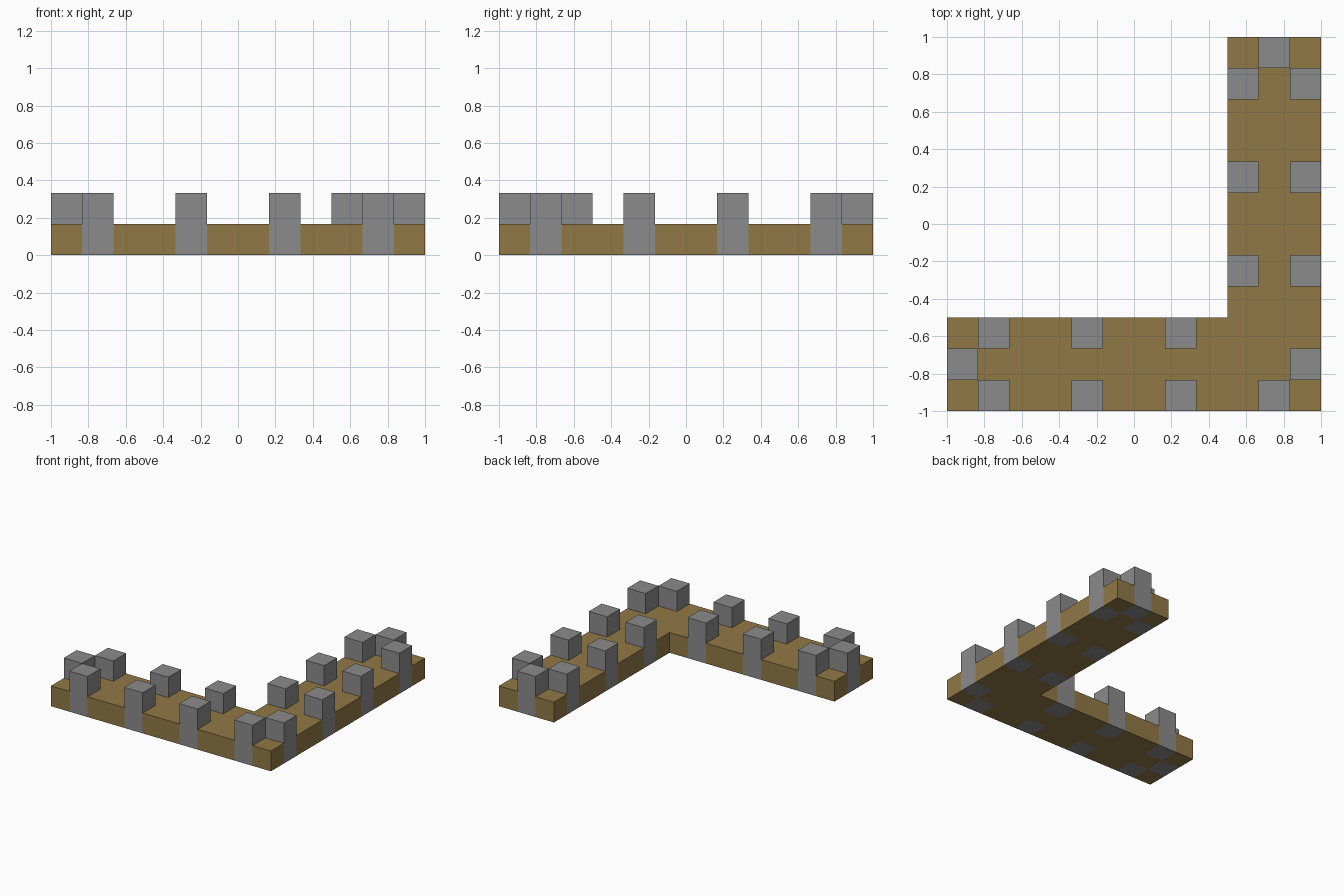
import bpy
import bmesh

cube = bpy.data.objects.get("Cube")
if cube:
    bpy.data.objects.remove(cube, do_unlink=True)

UNIT = 1 / 6      # one grid cell
SIZE = 12         # cells along each arm
WIDTH = 3         # cells across the walkway


def material(name, colour):
    mat = bpy.data.materials.new(name)
    mat.use_nodes = True
    mat.diffuse_color = (*colour, 1)
    shader = mat.node_tree.nodes["Principled BSDF"]
    shader.inputs["Base Color"].default_value = (*colour, 1)
    shader.inputs["Roughness"].default_value = 0.9
    return mat


def corner(x, y, z):
    return (x * UNIT - 1, y * UNIT - 1, z * UNIT)


def block_skin(name, cells, solid, height, mat):
    """Outer faces of the cells; sides touching solid cells are left out."""
    bm = bmesh.new()

    def face(*points):
        bm.faces.new([bm.verts.new(corner(*p)) for p in points])

    for x, y in cells:
        ring = [(x, y), (x + 1, y), (x + 1, y + 1), (x, y + 1)]
        face(*[(*p, height) for p in ring])
        face(*[(*p, 0) for p in reversed(ring)])
        neighbours = [(x, y - 1), (x + 1, y), (x, y + 1), (x - 1, y)]
        for i, neighbour in enumerate(neighbours):
            if neighbour not in solid:
                a, b = ring[i], ring[(i + 1) % 4]
                face((*a, 0), (*b, 0), (*b, height), (*a, height))
    bmesh.ops.remove_doubles(bm, verts=bm.verts, dist=0.001)
    bmesh.ops.dissolve_limit(bm, angle_limit=0.01, verts=bm.verts, edges=bm.edges)
    mesh = bpy.data.meshes.new(name)
    bm.to_mesh(mesh)
    bm.free()
    mesh.materials.append(mat)
    obj = bpy.data.objects.new(name, mesh)
    bpy.context.collection.objects.link(obj)
    return obj


stone = material("grey stone", (0.26, 0.26, 0.26))
earth = material("brown floor", (0.285, 0.19, 0.062))

# L-shaped walkway footprint
footprint = {(x, y) for x in range(SIZE) for y in range(SIZE)
             if y < WIDTH or x >= SIZE - WIDTH}

# Post positions: evenly spaced on outer and inner edges, one at each end
outer = [(s, 0) for s in range(1, SIZE, 3)]
inner = [(s, WIDTH - 1) for s in range(1, SIZE - WIDTH, 3)]
ends = [(0, 1)]
front_arm = outer + inner + ends
side_arm = [(SIZE - 1 - y, SIZE - 1 - x) for x, y in front_arm]
posts = sorted(set(front_arm + side_arm))

# Floor slab, notched around the posts
block_skin("walkway_floor", sorted(footprint - set(posts)), footprint, 1, earth)

# Battlement posts rise flush from the ground
for i, cell in enumerate(posts, 1):
    block_skin(f"battlement_post_{i}", [cell], {cell}, 2, stone)
